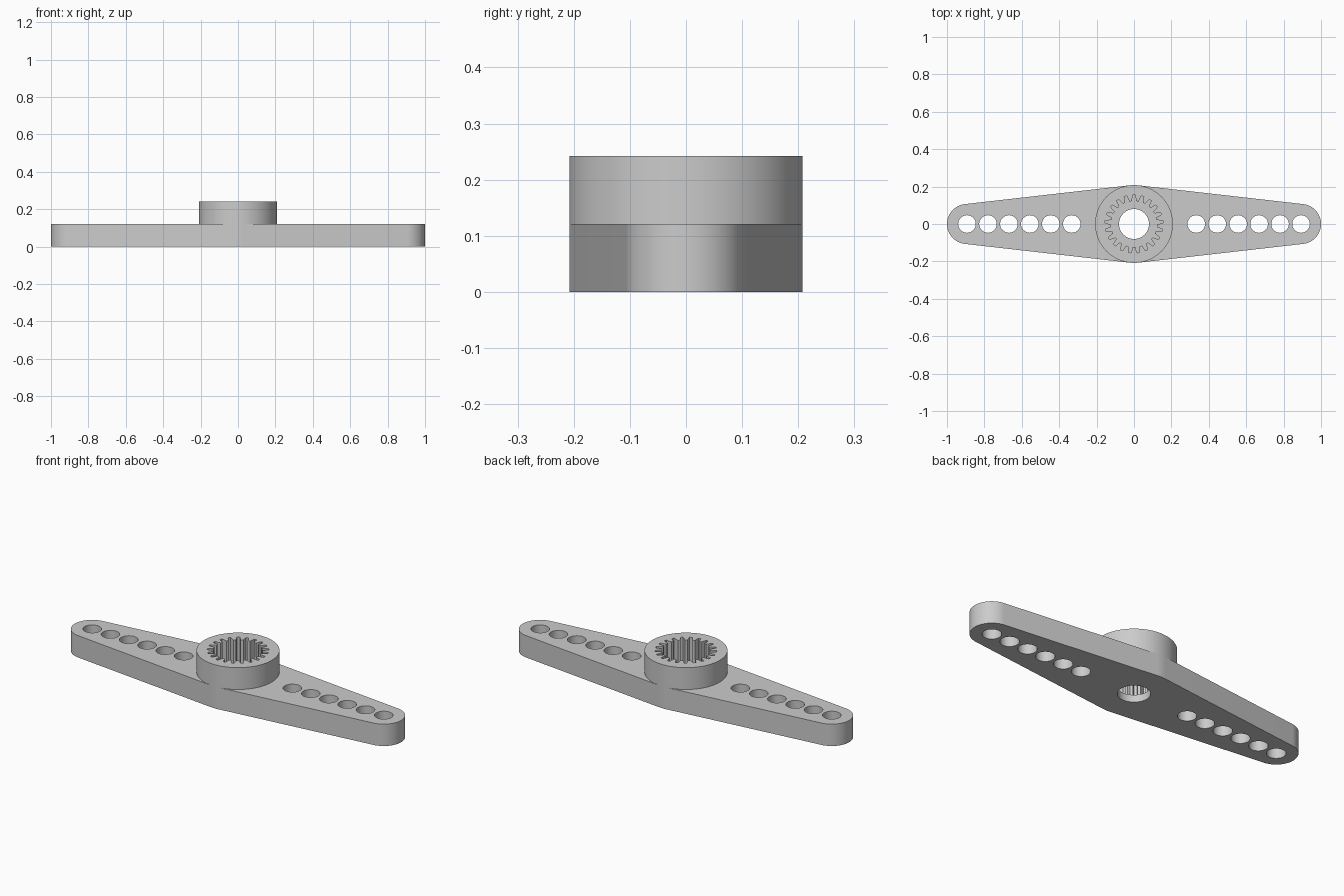
import bpy, bmesh
from math import sin, cos, pi, asin, radians

HUB_R, TIP_R, TIP_X = 0.208, 0.107, 0.893
PLATE_H, HUB_H, FLOOR_Z = 0.121, 0.242, 0.04
TEETH = 21

cube = bpy.data.objects.get("Cube")
if cube:
    bpy.data.objects.remove(cube)

grey = bpy.data.materials.new("light_grey_plastic")
grey.use_nodes = True
colour = (0.6, 0.6, 0.6, 1)
grey.diffuse_color = colour
grey.node_tree.nodes["Principled BSDF"].inputs["Base Color"].default_value = colour


def arc(cx, r, start, end, n):
    return [(cx + r * cos(start + (end - start) * i / n),
             r * sin(start + (end - start) * i / n)) for i in range(n + 1)]


def circle(cx, r, n):
    return arc(cx, r, 0, 2 * pi, n)[:-1]


def prism(name, outlines, z0, z1):
    """Extrude one or more closed outlines between two heights."""
    bm = bmesh.new()
    for pts in outlines:
        low = [bm.verts.new((x, y, z0)) for x, y in pts]
        high = [bm.verts.new((x, y, z1)) for x, y in pts]
        bm.faces.new(low[::-1])
        bm.faces.new(high)
        for i in range(len(pts)):
            j = (i + 1) % len(pts)
            bm.faces.new((low[i], low[j], high[j], high[i]))
    mesh = bpy.data.meshes.new(name)
    bm.to_mesh(mesh)
    bm.free()
    mesh.materials.append(grey)
    obj = bpy.data.objects.new(name, mesh)
    bpy.context.collection.objects.link(obj)
    return obj


def cut(obj, cutters):
    for c in cutters:
        mod = obj.modifiers.new("cut", "BOOLEAN")
        mod.operation, mod.solver, mod.object = "DIFFERENCE", "EXACT", c
    dg = bpy.context.evaluated_depsgraph_get()
    mesh = bpy.data.meshes.new_from_object(obj.evaluated_get(dg))
    obj.modifiers.clear()
    obj.data = mesh


# Tapered arm: tangent lines joining the hub circle to both rounded tips
a = asin((HUB_R - TIP_R) / TIP_X)
outline = (arc(TIP_X, TIP_R, a - pi / 2, pi / 2 - a, 40)
           + arc(0, HUB_R, pi / 2 - a, pi / 2 + a, 6)
           + arc(-TIP_X, TIP_R, pi / 2 + a, 3 * pi / 2 - a, 40)
           + arc(0, HUB_R, 3 * pi / 2 - a, 3 * pi / 2 + a, 6))
arm = prism("double_arm", [outline], 0, PLATE_H)

# Raised round hub
hub = prism("hub", [circle(0, HUB_R, 96)], PLATE_H, HUB_H)

# Toothed socket profile
pitch = 2 * pi / TEETH
gear = []
for k in range(TEETH):
    for r, f in ((0.123, -0.32), (0.155, -0.15), (0.155, 0.15), (0.123, 0.32)):
        t = pi / 2 + (k + f) * pitch
        gear.append((r * cos(t), r * sin(t)))

# Cutters: socket, screw hole and the rows of link holes
socket = prism("socket_cutter", [gear], FLOOR_Z, HUB_H + 0.1)
holes = [circle(0, 0.08, 48)]
for side in (-1, 1):
    for i in range(6):
        holes.append(circle(side * (TIP_X - 0.112 * i), 0.047, 32))
drill = prism("hole_cutter", holes, -0.1, PLATE_H + 0.1)

cut(arm, [socket, drill])
cut(hub, [socket])
for c in (socket, drill):
    bpy.data.objects.remove(c)

# Smooth round walls, crisp rims
bpy.ops.object.select_all(action="DESELECT")
for obj in (arm, hub):
    obj.select_set(True)
bpy.context.view_layer.objects.active = arm
bpy.ops.object.shade_smooth_by_angle(angle=radians(30))
